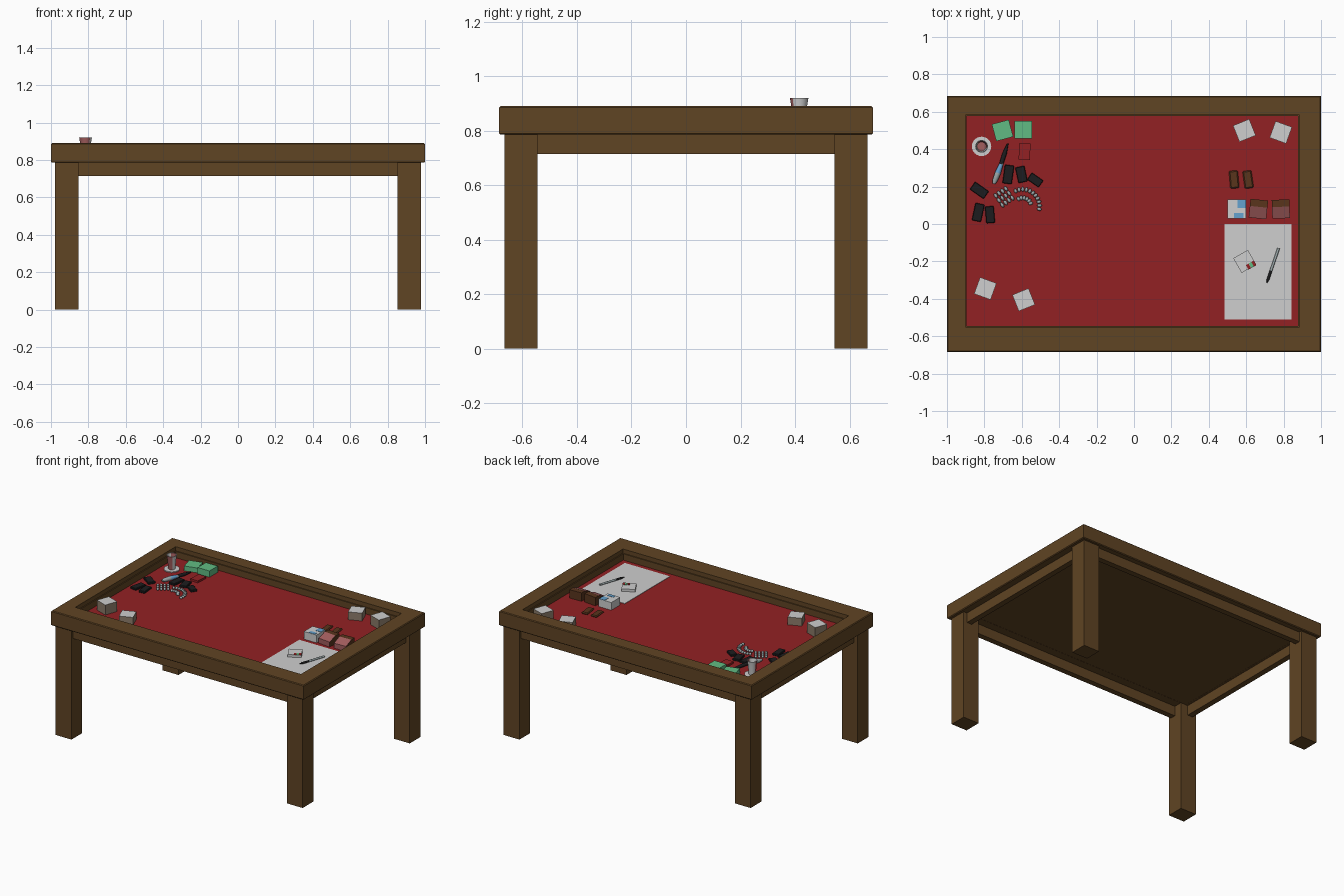
import bpy, bmesh, math
from mathutils import Matrix, Vector

if "Cube" in bpy.data.objects:
    bpy.data.objects.remove(bpy.data.objects["Cube"])


def mat(name, r, g, b):
    m = bpy.data.materials.new(name)
    m.diffuse_color = (r, g, b, 1)
    m.use_nodes = True
    m.node_tree.nodes["Principled BSDF"].inputs["Base Color"].default_value = m.diffuse_color
    return m


WOOD = mat("wood_brown", 0.117, 0.058, 0.017)
FELT = mat("felt_red", 0.29, 0.015, 0.017)
WHITE = mat("paper_white", 0.62, 0.62, 0.62)
PINK = mat("dusty_pink", 0.36, 0.11, 0.11)
GREEN = mat("card_green", 0.12, 0.50, 0.23)
BLUE = mat("light_blue", 0.13, 0.36, 0.62)
BLACK = mat("black", 0.012, 0.012, 0.013)
GREY = mat("token_grey", 0.33, 0.39, 0.40)
DARK = mat("dark_wood", 0.10, 0.035, 0.012)
TAN = mat("card_edge_tan", 0.26, 0.20, 0.145)
FLOOR = 0.815  # height of the felt


def finish(name, bm, mats, rule=None, loc=(0, 0, 0), rot=0):
    bmesh.ops.recalc_face_normals(bm, faces=bm.faces[:])
    if rule:
        for f in bm.faces:
            f.material_index = rule(f)
    me = bpy.data.meshes.new(name)
    bm.to_mesh(me)
    bm.free()
    for m in mats:
        me.materials.append(m)
    ob = bpy.data.objects.new(name, me)
    ob.location = loc
    ob.rotation_euler.z = math.radians(rot)
    bpy.context.collection.objects.link(ob)
    return ob


def box(name, x, y, z0, sx, sy, sz, mats, rot=0, rule=None, bevel=0):
    """Box standing on z0."""
    bm = bmesh.new()
    bmesh.ops.create_cube(bm, size=1)
    bmesh.ops.scale(bm, vec=(sx, sy, sz), verts=bm.verts)
    if bevel:
        bmesh.ops.bevel(bm, geom=bm.edges[:], offset=bevel, segments=1, affect='EDGES')
    return finish(name, bm, mats, rule, (x, y, z0 + sz / 2), rot)


def lathe(name, x, y, profile, mats, sides=24, rule=None):
    """Turned shape from (radius, z) points, ends capped."""
    bm = bmesh.new()
    rings = [[bm.verts.new((r * math.cos(2 * math.pi * i / sides),
                            r * math.sin(2 * math.pi * i / sides), z))
              for i in range(sides)] for r, z in profile]
    for a, b in zip(rings, rings[1:]):
        for i in range(sides):
            j = (i + 1) % sides
            bm.faces.new((a[i], a[j], b[j], b[i]))
    bm.faces.new(rings[0])
    bm.faces.new(rings[-1])
    ob = finish(name, bm, mats, rule, (x, y, 0))
    for p in ob.data.polygons:
        p.use_smooth = len(p.vertices) == 4 and abs(p.normal.z) < 0.7
    return ob


def rod(name, a, b, radii, mats, rule=None, sides=10):
    """Tapered rod lying between two points."""
    a, b = Vector(a), Vector(b)
    ob = lathe(name, 0, 0, [(r, t * (b - a).length) for r, t in radii], mats, sides, rule)
    q = (b - a).to_track_quat('Z', 'Y').to_matrix().to_4x4()
    ob.data.transform(Matrix.Translation(a) @ q)
    return ob


def beads(name, points, size, m):
    bm = bmesh.new()
    for x, y, a in points:
        mx = (Matrix.Translation((x, y, FLOOR + size[2])) @ Matrix.Rotation(a, 4, 'Z')
              @ Matrix.Diagonal((*size, 1)))
        bmesh.ops.create_uvsphere(bm, u_segments=10, v_segments=6, radius=1, matrix=mx)
    ob = finish(name, bm, [m])
    for p in ob.data.polygons:
        p.use_smooth = True
    return ob


# Rim: closed chain of rectangular loops, with softened edges and an inner ledge
X0, X1, Y0, Y1 = -0.895, 0.878, -0.545, 0.577
E = 0.005
loops = [(-1 + E, 1 - E, -0.685 + E, 0.685 - E, 0.785), (-1, 1, -0.685, 0.685, 0.785 + E),
         (-1, 1, -0.685, 0.685, 0.89 - E), (-1 + E, 1 - E, -0.685 + E, 0.685 - E, 0.89),
         (X0 - 0.007, X1 + 0.007, Y0 - 0.007, Y1 + 0.007, 0.89),
         (X0 - 0.007, X1 + 0.007, Y0 - 0.007, Y1 + 0.007, 0.86),
         (X0, X1, Y0, Y1, 0.86), (X0, X1, Y0, Y1, 0.785)]
bm = bmesh.new()
rings = [[bm.verts.new(p) for p in ((a, c, z), (b, c, z), (b, d, z), (a, d, z))]
         for a, b, c, d, z in loops]
for k, r in enumerate(rings):
    s = rings[(k + 1) % len(rings)]
    for i in range(4):
        bm.faces.new((r[i], r[(i + 1) % 4], s[(i + 1) % 4], s[i]))
finish("table_rim", bm, [WOOD])

# Sunken bed: felt on top, wood underneath
box("play_bed", (X0 + X1) / 2, (Y0 + Y1) / 2, 0.786, X1 - X0, Y1 - Y0, FLOOR - 0.786,
    [WOOD, FELT], rule=lambda f: int(f.normal.z > 0.5))

# Legs and aprons
for sx in (-1, 1):
    for sy in (-1, 1):
        box("leg", sx * 0.915, sy * 0.605, 0, 0.125, 0.12, 0.786, [WOOD])
    box("side_apron", sx * 0.93, 0, 0.715, 0.04, 1.12, 0.071, [WOOD])
    box("long_apron", 0, sx * 0.625, 0.715, 1.72, 0.04, 0.071, [WOOD])

# Stacks of cards: coloured top, card-edge sides
top = lambda f: int(f.normal.z > 0.5)
for x, y, h, r in ((-0.795, -0.345, 0.071, -20), (-0.59, -0.405, 0.056, 22),
                   (0.59, 0.5, 0.056, 22), (0.785, 0.49, 0.067, -20)):
    box("card_stack", x, y, FLOOR, 0.094, 0.094, h, [TAN, WHITE], r, top)
for x, y, h, r in ((-0.703, 0.5, 0.035, 15), (-0.592, 0.503, 0.045, 0)):
    box("green_stack", x, y, FLOOR, 0.094, 0.094, h, [GREEN], r)

# Cup on its coaster
lathe("coaster", -0.815, 0.415, [(0.052, FLOOR), (0.052, FLOOR + 0.007)], [WHITE])
lathe("cup", -0.815, 0.415,
      [(0.023, 0.822), (0.029, 0.89), (0.034, 0.92), (0.030, 0.92), (0.024, 0.875)],
      [WHITE, PINK], 24,
      lambda f: int(f.calc_center_median().z < 0.91 and
                    (f.normal.z > 0.9 or (f.normal.y < 0.3 and f.normal.x < 0.75))))

# Dark tiles, a red tile and wooden tokens lying on the felt
for x, y, sx, sy, r in ((-0.672, 0.265, 0.05, 0.10, -8), (-0.602, 0.265, 0.05, 0.085, 12),
                        (-0.528, 0.235, 0.075, 0.045, -35), (-0.827, 0.18, 0.09, 0.05, -35),
                        (-0.833, 0.062, 0.05, 0.095, -12), (-0.77, 0.05, 0.047, 0.09, 5)):
    box("dark_tile", x, y, FLOOR, sx, sy, 0.016, [BLACK], r, bevel=0.003)
box("red_tile", -0.585, 0.387, FLOOR, 0.06, 0.088, 0.014, [FELT], -3)
for x, r in ((0.535, 5), (0.61, 8)):
    box("wooden_token", x, 0.238, FLOOR, 0.048, 0.095, 0.014, [DARK], r, bevel=0.006)

# Grey beads: a small grid and two arcs
c, s = math.cos(math.radians(35)), math.sin(math.radians(35))
beads("bead_grid", [(-0.695 + c * u - s * v, 0.145 + s * u + c * v, math.radians(35))
                    for u in (-0.033, -0.011, 0.011, 0.033) for v in (-0.03, 0, 0.03)],
      (0.009, 0.015, 0.009), GREY)
for name, rad, n, a0, a1 in (("outer_bead_arc", 0.09, 11, 115, -10),
                             ("inner_bead_arc", 0.045, 6, 120, 20)):
    angs = [math.radians(a0 + (a1 - a0) * i / (n - 1)) for i in range(n)]
    beads(name, [(-0.595 + rad * math.cos(a), 0.095 + rad * math.sin(a), a) for a in angs],
          (0.013, 0.009, 0.009), GREY)

# Blue and grey brush
rod("brush_handle", (-0.75, 0.215, 0.829), (-0.70, 0.345, 0.829),
    [(0.008, 0), (0.014, 0.15), (0.016, 0.45), (0.011, 0.8), (0.009, 1)], [GREY, BLUE],
    lambda f: int(0.05 < f.calc_center_median().z < 0.1))
rod("brush_tip", (-0.71, 0.32, 0.829), (-0.675, 0.43, 0.826),
    [(0.011, 0), (0.012, 0.5), (0.004, 1)], [BLACK])

# Card trays: two with sloped pink fronts, one white and blue
for x, r in ((0.665, -6), (0.785, 2)):
    bm = bmesh.new()
    prof = [(-0.05, 0), (0.05, 0), (0.05, 0.06), (0.012, 0.06), (-0.05, 0.036)]
    ends = [[bm.verts.new((sx * 0.047, y, z)) for y, z in prof] for sx in (-1, 1)]
    for e in ends:
        bm.faces.new(e)
    for i in range(5):
        j = (i + 1) % 5
        bm.faces.new((ends[0][i], ends[0][j], ends[1][j], ends[1][i]))
    finish("card_tray", bm, [DARK, PINK], lambda f: int(f.normal.y < -0.2),
           (x, 0.08, FLOOR), r)
box("white_box", 0.55, 0.08, FLOOR, 0.1, 0.1, 0.055, [WHITE])
box("blue_plate_back", 0.576, 0.107, FLOOR + 0.055, 0.045, 0.045, 0.002, [BLUE])
box("blue_plate_front", 0.56, 0.045, FLOOR + 0.055, 0.05, 0.025, 0.002, [BLUE])

# Sheet of paper with a small box and a pen
box("paper_sheet", 0.663, -0.255, FLOOR, 0.357, 0.51, 0.003, [WHITE])
box("small_box", 0.592, -0.2, FLOOR + 0.003, 0.09, 0.09, 0.018, [WHITE], 30)
for x, y, m in ((0.612, -0.228, FELT), (0.627, -0.219, GREEN), (0.640, -0.212, FELT)):
    box("box_marking", x, y, FLOOR + 0.021, 0.016, 0.028, 0.002, [m], 30)
rod("pen", (0.71, -0.315, 0.826), (0.773, -0.13, 0.826),
    [(0.002, 0), (0.007, 0.1), (0.007, 0.35), (0.007, 1)], [GREY, BLACK],
    lambda f: int(f.calc_center_median().z < 0.07))
